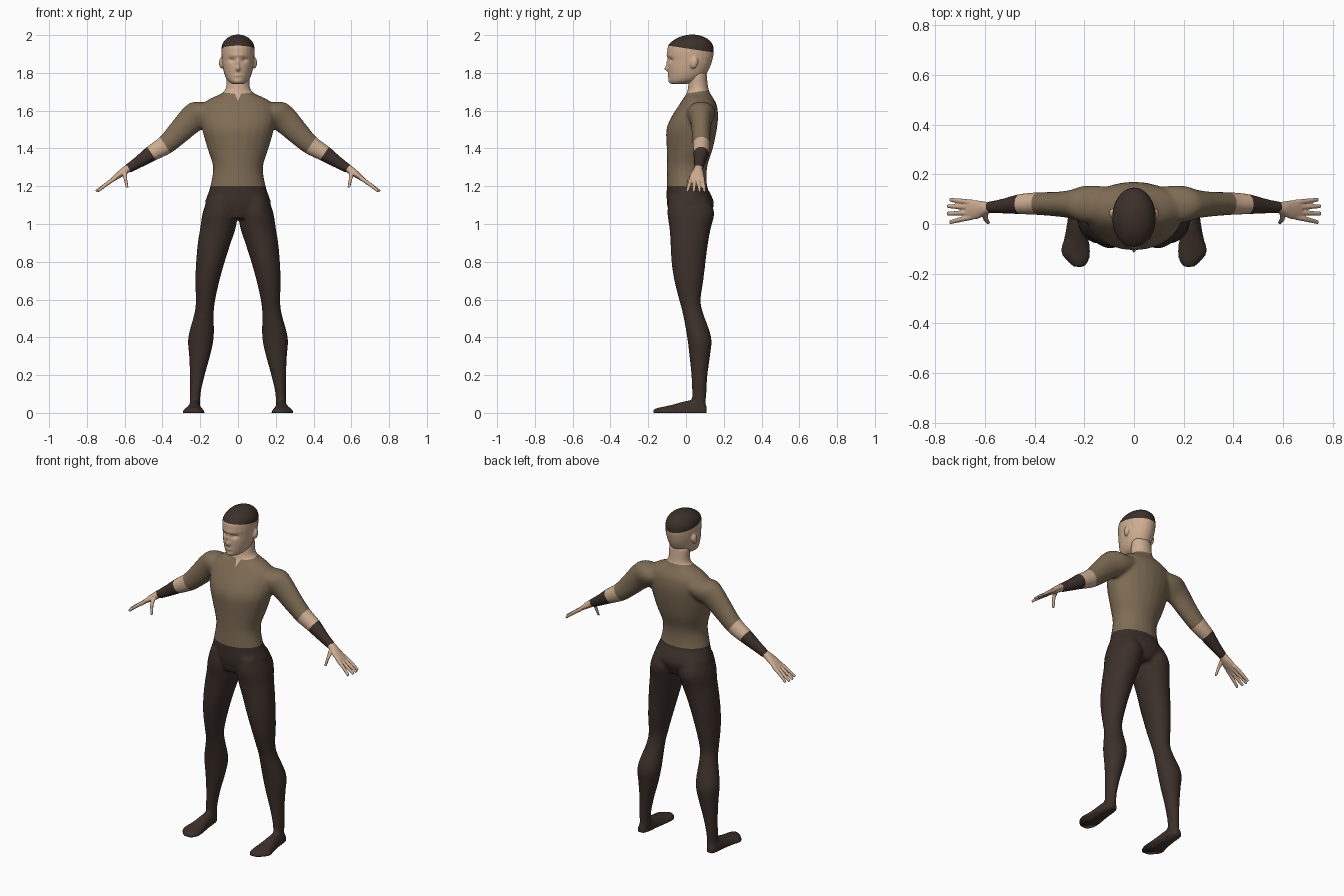
import bpy, bmesh, math
from mathutils import Vector

cube = bpy.data.objects.get("Cube")
if cube:
    bpy.data.objects.remove(cube, do_unlink=True)


def material(name, rgb):
    m = bpy.data.materials.new(name)
    m.use_nodes = True
    m.diffuse_color = (*rgb, 1)
    m.node_tree.nodes["Principled BSDF"].inputs["Base Color"].default_value = (*rgb, 1)
    return m


SKIN, SHIRT, DARK = range(3)
palette = [material("skin", (.62, .42, .29)),
           material("tan_cloth", (.21, .15, .09)),
           material("dark_brown", (.045, .029, .023))]


def smooth_rows(rows, steps=4):
    """Spline through rows of section numbers."""
    out = []
    for i in range(len(rows) - 1):
        a, b, c, d = (rows[max(0, min(len(rows) - 1, i + k))] for k in (-1, 0, 1, 2))
        for s in range(steps):
            t = s / steps
            out.append([q + t / 2 * (r - p + t * (2 * p - 5 * q + 4 * r - w + t * (3 * (q - r) + w - p)))
                        for p, q, r, w in zip(a, b, c, d)])
    return out + [list(rows[-1])]


def loft(bm, sections, sides=24):
    """Skin closed elliptical rings, each given as centre and two half axes."""
    rings = []
    for centre, u, v in sections:
        angles = [math.tau * k / sides for k in range(sides)]
        rings.append([bm.verts.new(centre + u * math.cos(a) + v * math.sin(a)) for a in angles])
    for lo, hi in zip(rings, rings[1:]):
        for k in range(sides):
            j = (k + 1) % sides
            bm.faces.new((lo[k], lo[j], hi[j], hi[k]))
    bm.faces.new(rings[0][::-1])
    bm.faces.new(rings[-1])


def upright(bm, rows, side=1):
    """Rows: height, x range, y range."""
    loft(bm, [(Vector((side * (x0 + x1) / 2, (y0 + y1) / 2, z)),
               Vector(((x1 - x0) / 2, 0, 0)), Vector((0, (y1 - y0) / 2, 0)))
              for z, x0, x1, y0, y1 in smooth_rows(rows)])


def limb(bm, rows, side=1):
    """Rows: centre, half thickness across the arm, half depth."""
    loft(bm, [(Vector((side * x, y, z)), Vector((side * .6, 0, .8)) * across, Vector((0, depth, 0)))
              for x, y, z, across, depth in smooth_rows(rows)])


def fuse(name, bm, voxel, rounds):
    """Blend overlapping parts into one skin; returns object and editable mesh."""
    bmesh.ops.recalc_face_normals(bm, faces=bm.faces)
    mesh = bpy.data.meshes.new(name)
    bm.to_mesh(mesh)
    bm.free()
    obj = bpy.data.objects.new(name, mesh)
    bpy.context.collection.objects.link(obj)
    for m in palette:
        mesh.materials.append(m)
    remesh = obj.modifiers.new("blend", 'REMESH')
    remesh.mode, remesh.voxel_size = 'VOXEL', voxel
    soft = obj.modifiers.new("soften", 'SMOOTH')
    soft.factor, soft.iterations = .5, rounds
    bpy.context.view_layer.update()
    fused = bmesh.new()
    fused.from_object(obj, bpy.context.evaluated_depsgraph_get())
    obj.modifiers.clear()
    return obj, fused


def cut(bm, point, normal, where=lambda c: True, trim=False):
    faces = [f for f in bm.faces if where(f.calc_center_median())]
    geom = set(faces) | {e for f in faces for e in f.edges} | {v for f in faces for v in f.verts}
    bmesh.ops.bisect_plane(bm, geom=list(geom), plane_co=point, plane_no=normal,
                           dist=1e-5, clear_inner=trim)


def finish(obj, bm, rule):
    for f in bm.faces:
        f.material_index = rule(f.calc_center_median())
        f.smooth = True
    bm.to_mesh(obj.data)
    bm.free()


# Body: torso and neck, legs, feet, arms
body = bmesh.new()
torso = [(1.03, .09, -.085, .12), (1.1, .17, -.1, .148), (1.15, .163, -.103, .135),
         (1.2, .147, -.102, .112), (1.3, .132, -.1, .112), (1.4, .162, -.102, .142),
         (1.5, .19, -.104, .163), (1.57, .2, -.075, .17), (1.63, .19, -.037, .163),
         (1.665, .145, -.014, .145), (1.69, .09, .002, .13), (1.72, .064, .01, .118),
         (1.8, .062, .016, .11)]
upright(body, [(z, -w, w, y0, y1) for z, w, y0, y1 in torso])
leg = [(1.14, .02, .16, -.09, .12), (1.06, .004, .187, -.099, .15), (.98, .012, .2, -.088, .132),
       (.9, .038, .213, -.082, .117), (.8, .07, .222, -.077, .104), (.7, .098, .226, -.062, .092),
       (.6, .12, .224, -.037, .078), (.53, .128, .23, -.018, .09), (.4, .128, .264, .006, .134),
       (.3, .148, .259, .018, .127), (.2, .176, .255, .028, .114), (.1, .198, .255, .032, .108),
       (.03, .198, .255, .032, .104)]
# Foot rows: y, x range, height
foot = [(.108, .213, .255, .04), (.07, .2, .262, .07), (0, .193, .27, .064), (-.06, .183, .282, .047),
        (-.11, .176, .295, .035), (-.15, .182, .27, .027), (-.173, .2, .242, .018)]
arm = [(.1, .08, 1.6, .05, .07), (.19, .08, 1.585, .077, .075), (.25, .08, 1.55, .073, .058),
       (.31, .08, 1.49, .064, .05), (.385, .082, 1.418, .052, .046), (.46, .08, 1.372, .043, .041),
       (.53, .072, 1.325, .032, .03), (.59, .067, 1.288, .025, .023)]
for side in (1, -1):
    upright(body, leg, side)
    limb(body, arm, side)
    loft(body, [(Vector((side * (x0 + x1) / 2, y, 0)), Vector(((x1 - x0) / 2, 0, 0)), Vector((0, 0, h)))
                for y, x0, x1, h in smooth_rows(foot)])
obj, bm = fuse("clothed_body", body, .009, 6)

# Flat soles, then crisp borders between the garments
cut(bm, (0, 0, 0), (0, 0, 1), trim=True)
bmesh.ops.holes_fill(bm, edges=[e for e in bm.edges if e.is_boundary], sides=0)
WAIST, SLEEVE, CUFF = 1.2, -.46, -.375


def along_arm(c):
    return .83 * abs(c.x) - .55 * c.z


def collar(c):
    return c.z - 1.692 - .15 * (c.y - .01)


def slit(c):
    return (c.z - 1.65) * .4 - abs(c.x)


cut(bm, (0, 0, WAIST), (0, 0, 1), lambda c: abs(c.x) < .3)
cut(bm, (0, .01, 1.692), (0, -.15, 1), lambda c: abs(c.x) < .2)
for side in (1, -1):
    cut(bm, (0, 0, 1.65), (side, 0, -.4),
        lambda c: c.y < .05 and abs(c.x) < .05 and 1.64 < c.z < 1.72)
    for level in (SLEEVE, CUFF):
        cut(bm, (0, 0, -level / .55), (side * .83, 0, -.55), lambda c: side * c.x > .33)


def clothing(c):
    if abs(c.x) > .33:
        d = along_arm(c)
        return SHIRT if d < SLEEVE else SKIN if d < CUFF else DARK
    if c.z < WAIST:
        return DARK
    if collar(c) > 0 or (slit(c) > 0 and c.y < .05):
        return SKIN
    return SHIRT


finish(obj, bm, clothing)

# Head with ears
head = bmesh.new()
skull = [(1.742, .034, -.08, .01), (1.76, .056, -.09, .07), (1.79, .071, -.093, .105),
         (1.83, .081, -.096, .127), (1.87, .086, -.096, .14), (1.91, .088, -.1, .147),
         (1.95, .084, -.092, .142), (1.98, .063, -.055, .115), (1.996, .036, -.015, .08),
         (2.003, .01, .02, .045)]
upright(head, [(z, -w, w, y0, y1) for z, w, y0, y1 in skull])
for side in (1, -1):
    ear = bmesh.ops.create_uvsphere(head, u_segments=16, v_segments=10, radius=1)["verts"]
    for v in ear:
        v.co = Vector((side * .088 + v.co.x * .013, .043 + v.co.y * .02 + v.co.z * .004,
                       1.853 + v.co.z * .03))
obj, bm = fuse("head", head, .005, 5)

# Face relief rows: x, z, spread in x and z, push in y
relief = [(0, 1.822, .011, .013, -.018), (0, 1.85, .009, .02, -.009), (.034, 1.868, .016, .011, .012),
          (-.034, 1.868, .016, .011, .012), (0, 1.893, .045, .01, -.004), (0, 1.786, .02, .008, -.005),
          (0, 1.753, .022, .012, -.006)]
for v in bm.verts:
    if v.co.y < 0:
        x, z = v.co.x, v.co.z
        v.co.y += sum(push * math.exp(-((x - cx) / sx) ** 2 - ((z - cz) / sz) ** 2)
                      for cx, cz, sx, sz, push in relief)

# Short hair above a sloping hairline
cut(bm, (0, -.1, 1.945), (0, .15, 1))
finish(obj, bm, lambda c: DARK if c.z - 1.945 + .15 * (c.y + .1) > 0 else SKIN)

# Hands
palm = [(.57, .068, 1.302, .021, .02), (.6, .063, 1.282, .021, .027), (.63, .058, 1.26, .017, .037),
        (.665, .056, 1.234, .011, .039), (.675, .056, 1.227, .008, .034)]
fingers = [(.087, .098), (.067, .072), (.046, .042), (.028, .007)]
for side, label in ((1, "left"), (-1, "right")):
    hand = bmesh.new()
    limb(hand, palm, side)
    for i, (root, tip) in enumerate(fingers):
        reach = .742 if i in (0, 3) else .752
        limb(hand, [(.65, root, 1.243, .011, .011), (.7, (root + tip) / 2, 1.208, .01, .01),
                    (reach, tip, 1.173, .007, .008)], side)
    for a, b, r in (((.6, .045, 1.28), (.597, .018, 1.24), .014),
                    ((.597, .02, 1.245), (.587, .005, 1.192), .01)):
        loft(hand, [(Vector((side * x, y, z)), Vector((w, 0, 0)), Vector((0, w, w * .3)))
                    for (x, y, z), w in ((a, r), (b, r * .75))], 12)
    obj, bm = fuse(label + "_hand", hand, .0035, 4)
    finish(obj, bm, lambda c: SKIN)
